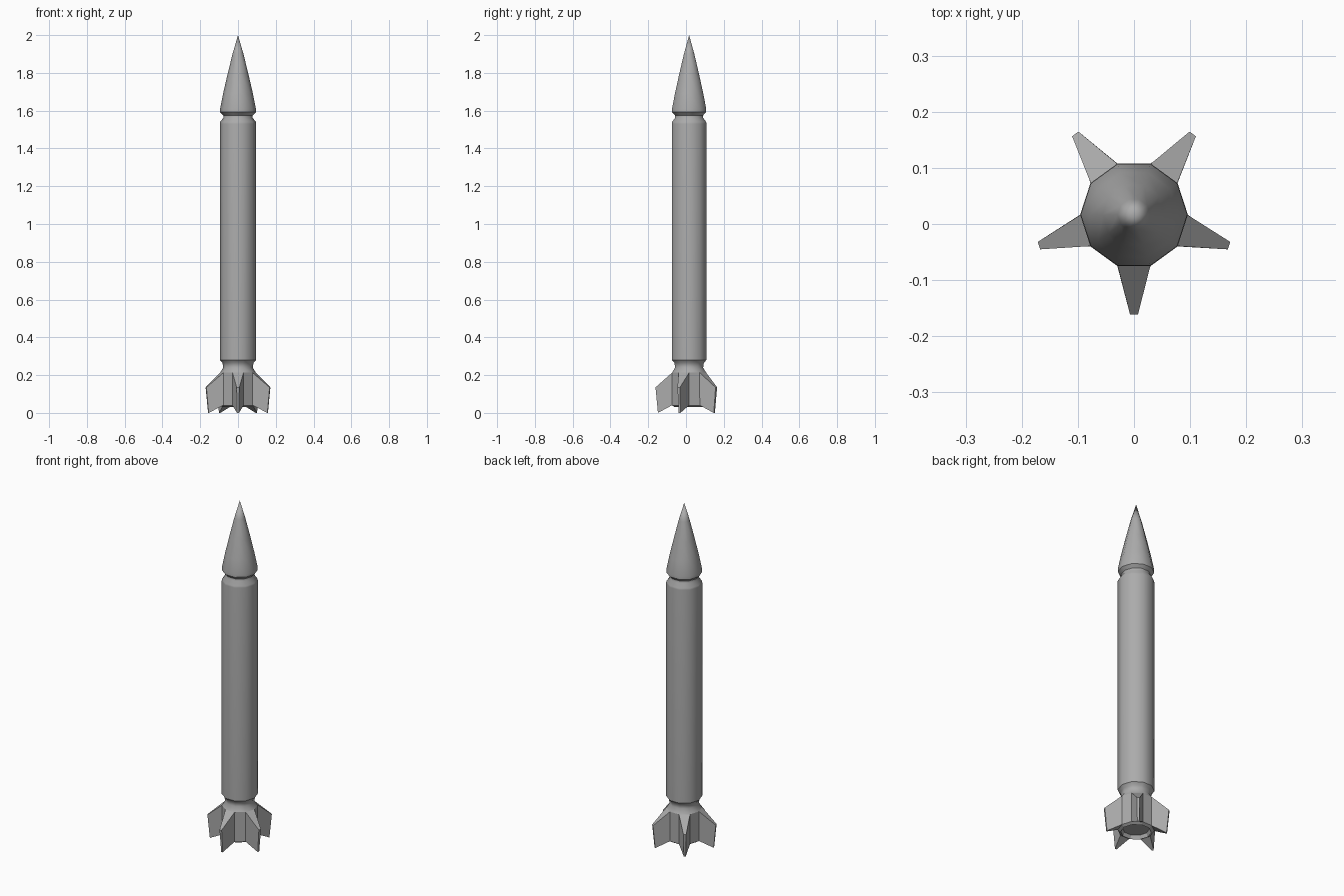
import bpy, bmesh, math

if "Cube" in bpy.data.objects:
    bpy.data.objects.remove(bpy.data.objects["Cube"])

SIDES = 10
CY = 0.0165   # axis of the rocket lies slightly behind y = 0

grey = bpy.data.materials.new("dark_grey")
grey.diffuse_color = (0.41, 0.41, 0.41, 1)
grey.use_nodes = True
grey.node_tree.nodes["Principled BSDF"].inputs["Base Color"].default_value = grey.diffuse_color


def point(radius, angle, z, side=0.0):
    c, s = math.cos(angle), math.sin(angle)
    return (radius * c - side * s, CY + radius * s + side * c, z)


def lathe(bm, profile):
    rings = []
    for r, z in profile:
        if r == 0:
            rings.append([bm.verts.new((0, CY, z))] * SIDES)
        else:
            rings.append([bm.verts.new(point(r, math.tau * i / SIDES, z)) for i in range(SIDES)])
    bands = []
    for a, b in zip(rings, rings[1:]):
        band = []
        for i in range(SIDES):
            j = (i + 1) % SIDES
            quad = list(dict.fromkeys([a[i], a[j], b[j], b[i]]))
            band.append(bm.faces.new(quad))
        bands.append(band)
    return rings, bands


def finish(name, bm, angle):
    bmesh.ops.recalc_face_normals(bm, faces=bm.faces)
    mesh = bpy.data.meshes.new(name)
    bm.to_mesh(mesh)
    bm.free()
    mesh.materials.append(grey)
    ob = bpy.data.objects.new(name, mesh)
    bpy.context.collection.objects.link(ob)
    bpy.ops.object.select_all(action='DESELECT')
    ob.select_set(True)
    bpy.context.view_layer.objects.active = ob
    if angle:
        bpy.ops.object.shade_smooth_by_angle(angle=math.radians(angle))
    return ob


# Nose cone, grooved collar and long body
bm = bmesh.new()
lathe(bm, [(0.0, 2.0), (0.029, 1.9), (0.056, 1.79), (0.079, 1.69),
           (0.095, 1.61), (0.095, 1.592), (0.078, 1.575), (0.078, 1.562),
           (0.095, 1.54), (0.096, 1.53), (0.096, 0.28), (0.082, 0.265),
           (0.078, 0.24), (0.095, 0.213)])
finish("rocket_body", bm, 40)

# Tail section with a recessed nozzle
bm = bmesh.new()
rings, bands = lathe(bm, [(0.095, 0.213), (0.096, 0.04), (0.08, 0.03),
                          (0.07, 0.05), (0.0, 0.05)])

# Five tapered fins grown out of every second tail face
fin_faces = []
for i in range(1, SIDES, 2):
    a = math.tau * (i + 0.5) / SIDES
    j = (i + 1) % SIDES
    inner = [rings[0][i], rings[0][j], rings[1][j], rings[1][i]]
    outer = [bm.verts.new(point(r, a, z, s)) for r, z, s in
             ((0.178, 0.135, -0.007), (0.178, 0.135, 0.007),
              (0.165, 0.0, 0.005), (0.165, 0.0, -0.005))]
    for k in range(4):
        n = (k + 1) % 4
        bm.faces.new([inner[k], inner[n], outer[n], outer[k]])
    bm.faces.new(outer)
    fin_faces.append(bands[0][i])
bmesh.ops.delete(bm, geom=fin_faces, context='FACES_ONLY')
finish("tail_fins", bm, 0)
